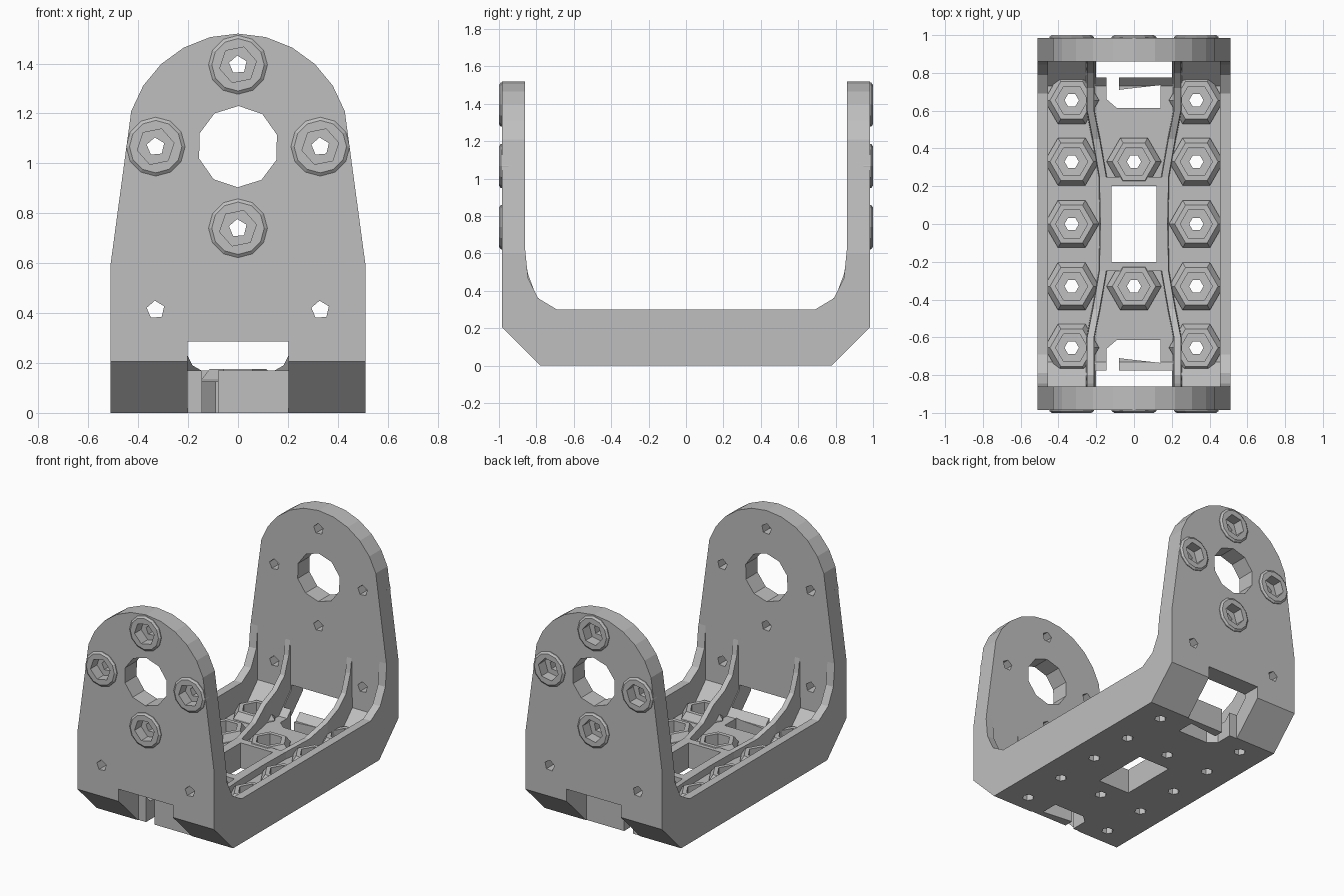
import bpy, bmesh, math
from mathutils import Vector

if "Cube" in bpy.data.objects:
    bpy.data.objects.remove(bpy.data.objects["Cube"])

grey = bpy.data.materials.new("light grey plastic")
grey.use_nodes = True
grey.diffuse_color = (0.52, 0.52, 0.52, 1)
grey.node_tree.nodes["Principled BSDF"].inputs["Base Color"].default_value = grey.diffuse_color


def place(axis, p, t):
    """Put a 2D profile point at depth t along the axis."""
    return {"X": Vector((t, *p)), "Y": Vector((p[0], t, p[1])), "Z": Vector((*p, t))}[axis]


def loft(bm, rings):
    """Closed solid through a list of equal-sized rings."""
    rows = [[bm.verts.new(c) for c in ring] for ring in rings]
    n = len(rows[0])
    for a, b in zip(rows, rows[1:]):
        for i in range(n):
            bm.faces.new((a[i], a[(i + 1) % n], b[(i + 1) % n], b[i]))
    bm.faces.new(rows[0][::-1])
    bm.faces.new(rows[-1])


def prism(bm, pts, axis, lo, hi):
    loft(bm, [[place(axis, p, t) for p in pts] for t in (lo, hi)])


def ngon(centre, radius, sides, turn=0.0):
    return [(centre[0] + radius * math.cos(turn + math.tau * i / sides),
             centre[1] + radius * math.sin(turn + math.tau * i / sides)) for i in range(sides)]


def rect(x0, x1, y0, y1):
    return [(x0, y0), (x1, y0), (x1, y1), (x0, y1)]


def finish(name, bm):
    bmesh.ops.recalc_face_normals(bm, faces=bm.faces)
    mesh = bpy.data.meshes.new(name)
    bm.to_mesh(mesh)
    bm.free()
    mesh.materials.append(grey)
    ob = bpy.data.objects.new(name, mesh)
    bpy.context.collection.objects.link(ob)
    return ob


def combine(target, other, operation):
    mod = target.modifiers.new(operation, "BOOLEAN")
    mod.operation, mod.solver, mod.object, mod.use_self = operation, "EXACT", other, True
    with bpy.context.temp_override(object=target, active_object=target):
        bpy.ops.object.modifier_apply(modifier=mod.name)


def remove(ob):
    bpy.data.objects.remove(ob)


# U-shaped shell with chamfered lower corners
WALL, FLOOR = 0.86, 0.125
outer = [(0.78, 0), (0.985, 0.205), (0.985, 1.6)]
inner = [(WALL, 1.6), (WALL, 0.255), (0.73, FLOOR)]
half = outer + inner
bm = bmesh.new()
prism(bm, half + [(-y, z) for y, z in reversed(half)], "X", -0.51, 0.51)
frame_body = finish("bracket_body", bm)

# Tall side ribs with a curved rise to the end walls
bm = bmesh.new()
rise = [(0.75, 0.04), (0.93, 0.22), (0.93, 0.62), (0.86, 0.62), (0.845, 0.47), (0.79, 0.36), (0.69, 0.3)]
rib = rise + [(-y, z) for y, z in reversed(rise)]
for lo, hi in ((-0.51, -0.455), (0.455, 0.51)):
    prism(bm, rib, "X", lo, hi)
side_ribs = finish("side_ribs", bm)
combine(frame_body, side_ribs, "UNION")
remove(side_ribs)

# Rounded, tapering outline of the end walls
arch = [(0.45 * math.cos(a), 1.07 + 0.45 * math.sin(a))
        for a in (math.radians(18 + 144 * i / 10) for i in range(11))]
bm = bmesh.new()
prism(bm, [(-0.51, -0.1), (0.51, -0.1), (0.51, 0.6)] + arch + [(-0.51, 0.6)], "Y", -1.2, 1.2)
outline = finish("outline_cutter", bm)
combine(frame_body, outline, "INTERSECT")
remove(outline)

# Inner ribs: low in the middle, splaying and rising toward the walls
stations = [(0.0, 0.17, 0.16), (0.25, 0.17, 0.165), (0.45, 0.19, 0.2), (0.6, 0.25, 0.23),
            (0.72, 0.3, 0.23), (0.8, 0.37, 0.23), (0.845, 0.49, 0.23), (0.865, 0.62, 0.23), (0.93, 0.62, 0.23)]
bm = bmesh.new()
for sx in (-1, 1):
    for sy in (-1, 1):
        rings = []
        for y, top, x in stations:
            low = 0.09 + max(0, y - 0.72) * 0.7
            rings.append([Vector((sx * (x + dx), sy * y, z)) for dx, z in
                          ((-0.024, low), (0.024, low), (0.018, top), (-0.018, top))])
        loft(bm, rings)
finish("inner_ribs", bm)

# Hexagonal nut seats on the floor
seats = [(sx * 0.33, y) for sx in (-1, 1) for y in (-0.655, -0.33, 0, 0.33, 0.655)] + [(0, -0.33), (0, 0.33)]
bm = bmesh.new()
for c in seats:
    loft(bm, [[place("Z", p, z) for p in ngon(c, r, 6)] for r, z in ((0.145, 0.08), (0.145, 0.135), (0.115, 0.175))])
nut_seats = finish("floor_nut_seats", bm)

# Raised border around the centre window
bm = bmesh.new()
prism(bm, rect(-0.16, 0.16, -0.25, 0.25), "Z", 0.08, 0.17)
window_frame = finish("window_frame", bm)

# Round bosses on the outer faces of the end walls
bosses = [(0, 1.395), (0, 0.74), (-0.33, 1.067), (0.33, 1.067)]
bm = bmesh.new()
for c in bosses:
    for s in (-1, 1):
        loft(bm, [[place("Y", p, s * y) for p in ngon(c, r, 12)] for r, y in ((0.118, 0.95), (0.118, 0.99), (0.105, 1.0))])
wall_bosses = finish("wall_bosses", bm)

# Cutters: floor screw holes and hex pockets, centre window
bm = bmesh.new()
for c in seats:
    loft(bm, [[place("Z", p, z) for p in ngon(c, r, 6)]
              for r, z in ((0.038, -0.1), (0.038, 0.07), (0.085, 0.071), (0.085, 0.3))])
prism(bm, rect(-0.12, 0.12, -0.2, 0.2), "Z", -0.1, 0.4)
floor_cut = finish("floor_cutter", bm)

# Cutters: axle bore, wall screw holes and hex pockets
bm = bmesh.new()
prism(bm, ngon((0, 1.067), 0.163, 10, 0.3), "Y", -1.2, 1.2)
for c in bosses + [(-0.33, 0.413), (0.33, 0.413)]:
    prism(bm, ngon(c, 0.037, 5, 0.4), "Y", -1.2, 1.2)
for c in bosses:
    for s in (-1, 1):
        prism(bm, ngon(c, 0.075, 6, 0.2), "Y", s * 0.93, s * 1.2)
wall_cut = finish("wall_cutter", bm)

# Cutters: end notches and the hooked cable slots behind them
bm = bmesh.new()
hook = [(-0.145, 0.8), (-0.145, 0.66), (-0.09, 0.613), (0.14, 0.613), (0.14, 0.735), (-0.04, 0.715), (-0.08, 0.71), (-0.08, 0.8)]
for s in (-1, 1):
    prism(bm, rect(-0.202, 0.202, *sorted((s * 0.775, s * 1.2))), "Z", -0.1, 0.287)
    prism(bm, [(x, s * y) for x, y in hook], "Z", -0.1, 0.22)
notch_cut = finish("notch_cutter", bm)

for target, cutters in ((frame_body, (floor_cut, wall_cut, notch_cut)), (nut_seats, (floor_cut,)),
                        (window_frame, (floor_cut,)), (wall_bosses, (wall_cut,))):
    for cutter in cutters:
        combine(target, cutter, "DIFFERENCE")
for cutter in (floor_cut, wall_cut, notch_cut):
    remove(cutter)
